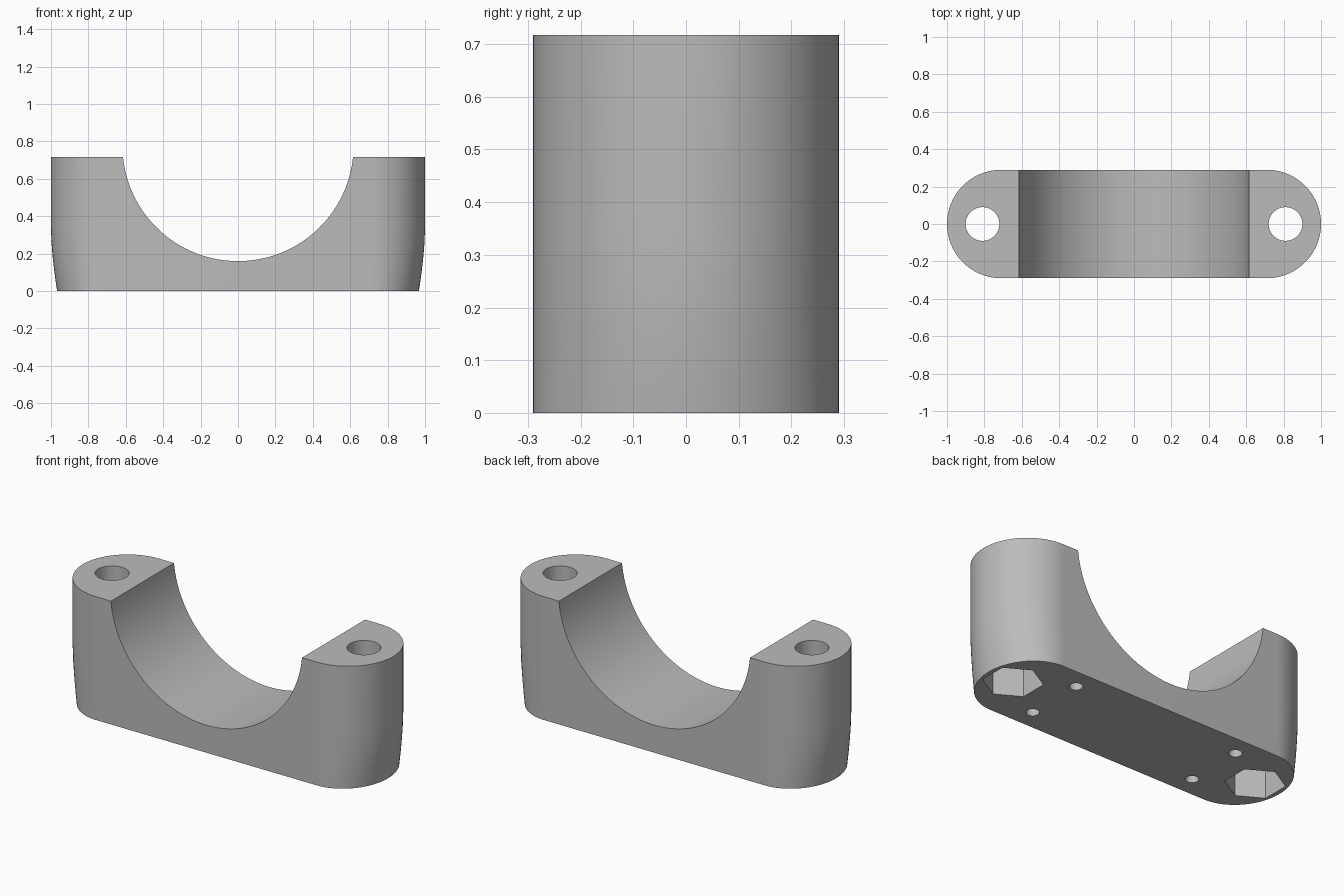
import bpy, bmesh, math

if "Cube" in bpy.data.objects:
    bpy.data.objects.remove(bpy.data.objects["Cube"])

H, W, CAP_X = 0.717, 0.29, 0.71        # height, half depth, centre of round ends
SEG = 40                               # segments per round end

grey = bpy.data.materials.new("plain grey")
grey.diffuse_color = (0.5, 0.5, 0.5, 1)
grey.use_nodes = True
grey.node_tree.nodes["Principled BSDF"].inputs["Base Color"].default_value = grey.diffuse_color


def outline(z):
    """Rounded-end outline whose ends tuck in slightly toward the base."""
    tuck = 0.033 * max(0.0, 1 - z / 0.33) ** 1.6
    pts = []
    for side in (1, -1):
        for i in range(SEG + 1):
            a = -math.pi / 2 + math.pi * i / SEG
            pts.append((side * (CAP_X + (W - tuck) * math.cos(a)),
                        side * W * math.sin(a), z))
    return pts


def new_object(name, bm):
    bmesh.ops.recalc_face_normals(bm, faces=bm.faces)
    mesh = bpy.data.meshes.new(name)
    bm.to_mesh(mesh)
    bm.free()
    mesh.materials.append(grey)
    ob = bpy.data.objects.new(name, mesh)
    bpy.context.collection.objects.link(ob)
    return ob


# Block: stacked outlines, capped top and bottom
bm = bmesh.new()
rings = [[bm.verts.new(p) for p in outline(z)]
         for z in (0, 0.05, 0.1, 0.16, 0.23, 0.33, H)]
n = len(rings[0])
for lo, hi in zip(rings, rings[1:]):
    for i in range(n):
        j = (i + 1) % n
        bm.faces.new((lo[i], lo[j], hi[j], hi[i]))
bm.faces.new(rings[0][::-1])
bm.faces.new(rings[-1])
clamp = new_object("clamp_half", bm)


def cut(name, sides, radius, center, depth, rotation=(0, 0, 0)):
    """Subtract a prism from the block."""
    bm = bmesh.new()
    bmesh.ops.create_cone(bm, cap_ends=True, segments=sides, radius1=radius,
                          radius2=radius, depth=depth)
    cutter = new_object(name, bm)
    cutter.location, cutter.rotation_euler = center, rotation
    cutter.hide_render = True
    cutter.hide_set(True)
    mod = clamp.modifiers.new(name, 'BOOLEAN')
    mod.object, mod.operation, mod.solver = cutter, 'DIFFERENCE', 'EXACT'


# Saddle for the pipe
cut("saddle_cutter", 128, 0.618, (0, 0, 0.778), 2, (math.pi / 2, 0, 0))

for s in (1, -1):
    # Bolt hole with a hexagonal nut pocket underneath
    cut("bolt_hole_cutter", 48, 0.09, (s * 0.81, 0, 0.4), 2)
    cut("nut_pocket_cutter", 6, 0.157, (s * 0.805, 0, 0), 0.5)
    # Small blind screw holes in the base
    for t in (1, -1):
        cut("screw_hole_cutter", 24, 0.035, (s * 0.53, t * 0.172, 0), 0.5)

# Bake the cuts, remove the helpers and smooth the curved walls
bpy.context.view_layer.update()
baked = bpy.data.meshes.new_from_object(
    clamp.evaluated_get(bpy.context.evaluated_depsgraph_get()))
clamp.modifiers.clear()
clamp.data = baked
baked.materials.clear()
baked.materials.append(grey)
for p in baked.polygons:
    p.material_index = 0
for ob in list(bpy.data.objects):
    if ob != clamp:
        bpy.data.objects.remove(ob)
bpy.context.view_layer.objects.active = clamp
clamp.select_set(True)
bpy.ops.object.shade_smooth_by_angle(angle=math.radians(30))
